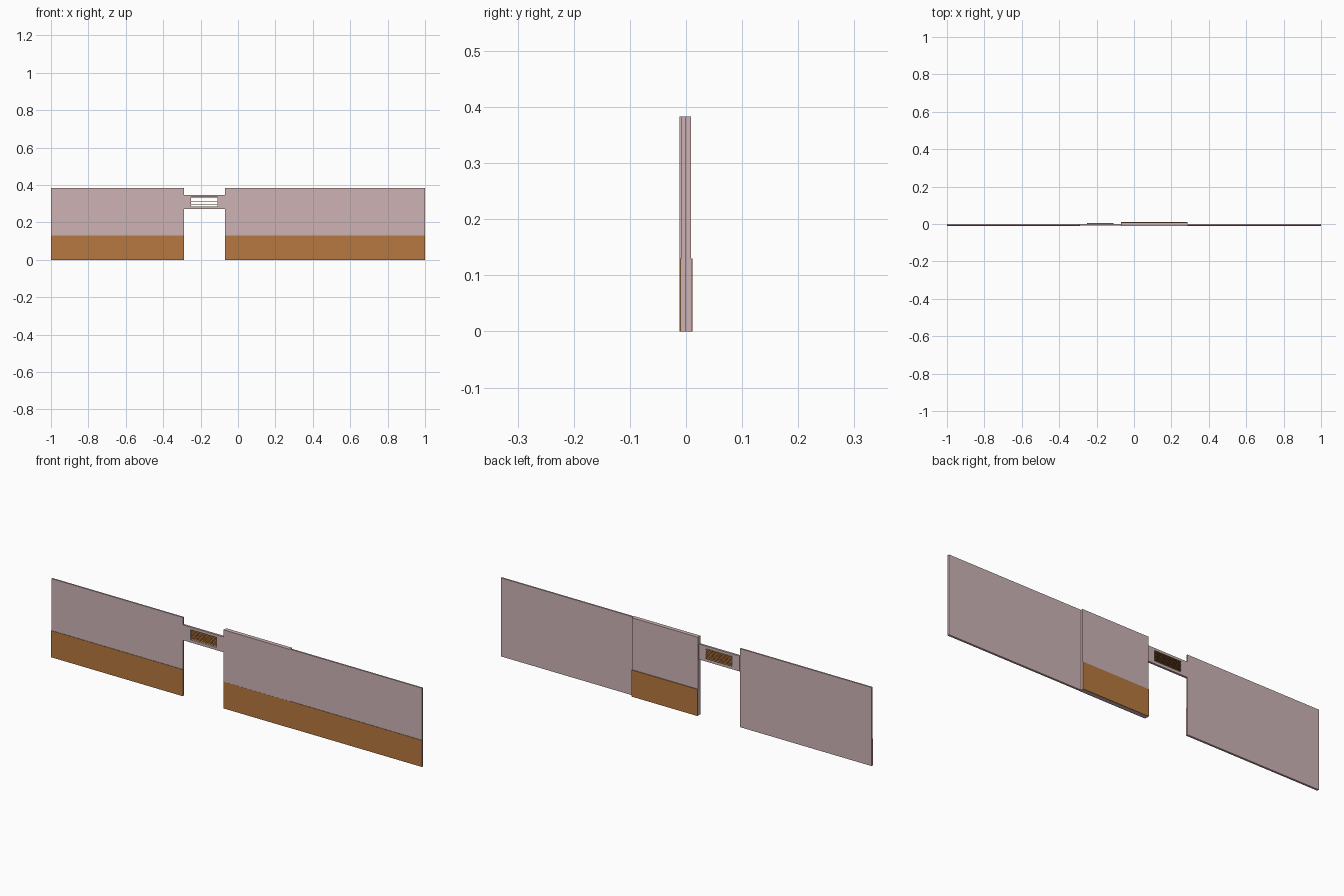
import bpy, bmesh

if "Cube" in bpy.data.objects:
    bpy.data.objects.remove(bpy.data.objects["Cube"])


def material(name, rgb):
    m = bpy.data.materials.new(name)
    m.diffuse_color = (*rgb, 1.0)
    m.use_nodes = True
    m.node_tree.nodes["Principled BSDF"].inputs["Base Color"].default_value = m.diffuse_color
    return m


PLASTER = material("dusty pink plaster", (0.61, 0.45, 0.46))
WOOD = material("warm brown wood", (0.47, 0.19, 0.05))


def boxes(name, mat, extents):
    """One object made of axis-aligned boxes (x0, x1, y0, y1, z0, z1)."""
    bm = bmesh.new()
    for x0, x1, y0, y1, z0, z1 in extents:
        for v in bmesh.ops.create_cube(bm, size=1)["verts"]:
            v.co.x = x1 if v.co.x > 0 else x0
            v.co.y = y1 if v.co.y > 0 else y0
            v.co.z = z1 if v.co.z > 0 else z0
    mesh = bpy.data.meshes.new(name)
    bm.to_mesh(mesh)
    bm.free()
    mesh.materials.append(mat)
    ob = bpy.data.objects.new(name, mesh)
    bpy.context.collection.objects.link(ob)
    return ob


H, DADO = 0.383, 0.13           # wall height, wainscot height
DOOR_L, DOOR_R = -0.29, -0.07   # doorway sides
STEP = 0.285                    # where the thick wall ends

# Thin outer walls with wainscot on the front
for side, x0, x1 in (("left", -1.0, DOOR_L), ("right", STEP, 1.0)):
    boxes(side + "_wall", PLASTER, [(x0, x1, -0.009, -0.001, 0, H)])
    boxes(side + "_wainscot", WOOD, [(x0, x1, -0.011, -0.009, 0, DADO)])

# Thick wall beside the doorway, wainscot on both faces
boxes("thick_wall", PLASTER, [(DOOR_R, STEP, -0.0115, 0.0085, 0, H)])
boxes("thick_wall_front_wainscot", WOOD, [(DOOR_R, STEP, -0.012, -0.0115, 0, DADO)])
boxes("thick_wall_back_wainscot", WOOD, [(DOOR_R, STEP, 0.0085, 0.012, 0, DADO)])

# Lintel frame around the vent opening
VX0, VX1, VZ0, VZ1 = -0.25, -0.11, 0.285, 0.335
LZ0, LZ1, F, B = 0.272, 0.347, -0.009, 0.001
boxes("lintel", PLASTER, [
    (DOOR_L, DOOR_R, F, B, LZ0, VZ0),
    (DOOR_L, DOOR_R, F, B, VZ1, LZ1),
    (DOOR_L, VX0, F, B, VZ0, VZ1),
    (VX1, DOOR_R, F, B, VZ0, VZ1),
])

# Very thin horizontal vent slats
N = 8
pitch = (VZ1 - VZ0) / N
boxes("vent_slats", WOOD, [
    (VX0, VX1, -0.007, 0.006, VZ0 + (i + 0.5) * pitch - 0.0004, VZ0 + (i + 0.5) * pitch + 0.0004)
    for i in range(N)])
